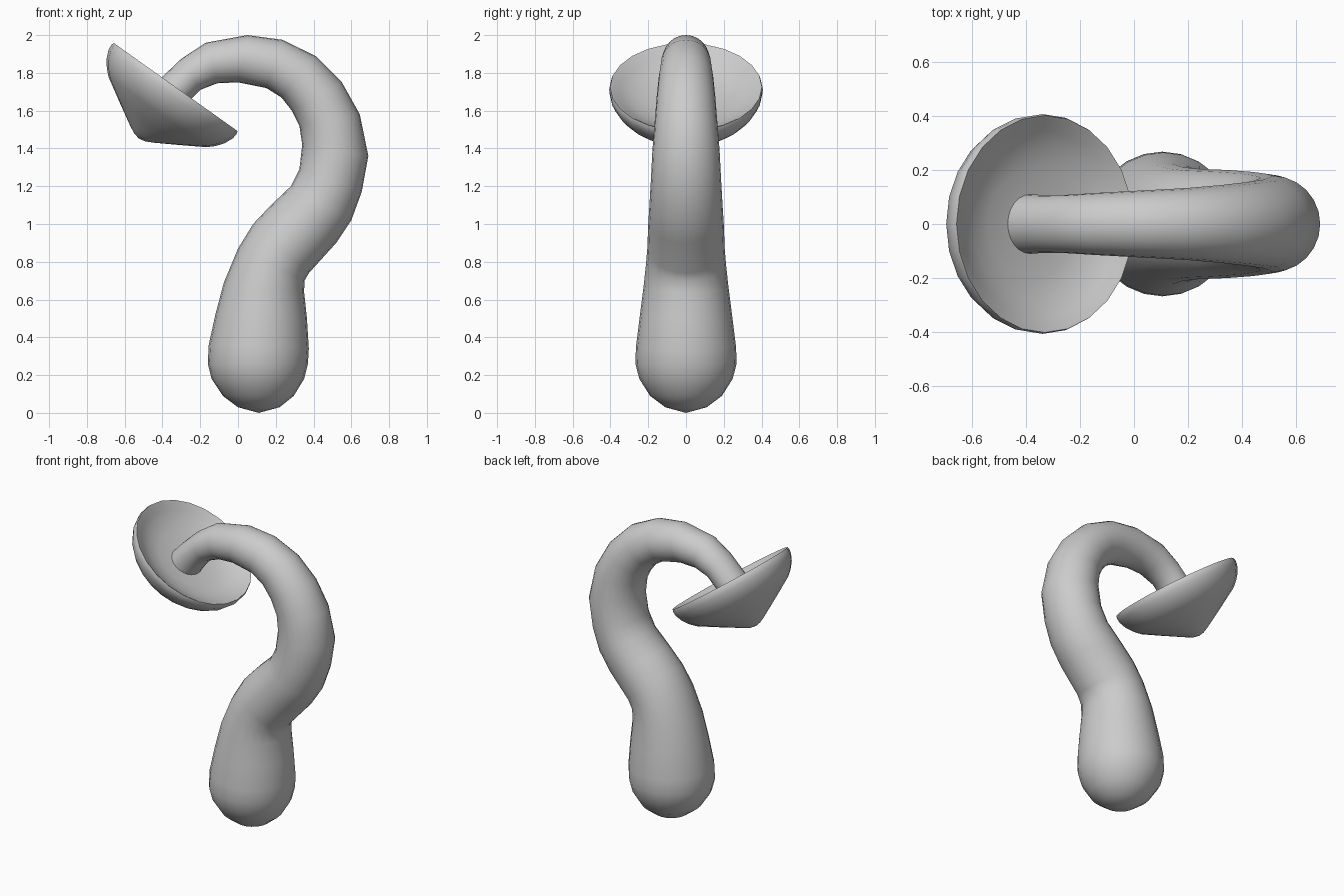
import bpy, bmesh, math
from mathutils import Vector

SEG = 24


def skin(name, rings, start=None, end=None):
    """Loft elliptical rings (centre, u half-axis, v half-axis), with optional pole points."""
    bm = bmesh.new()
    loops = []
    for c, u, v in rings:
        loops.append([bm.verts.new(c + u * math.cos(a) + v * math.sin(a))
                      for a in (2 * math.pi * i / SEG for i in range(SEG))])
    for a, b in zip(loops, loops[1:]):
        for i in range(SEG):
            j = (i + 1) % SEG
            bm.faces.new((a[i], a[j], b[j], b[i]))
    for pole, loop in ((start, loops[0]), (end, loops[-1])):
        if pole is not None:
            p = bm.verts.new(pole)
            for i in range(SEG):
                bm.faces.new((p, loop[i], loop[(i + 1) % SEG]))
    bmesh.ops.recalc_face_normals(bm, faces=bm.faces)
    me = bpy.data.meshes.new(name)
    bm.to_mesh(me)
    bm.free()
    ob = bpy.data.objects.new(name, me)
    bpy.context.collection.objects.link(ob)
    bpy.ops.object.select_all(action='DESELECT')
    ob.select_set(True)
    bpy.context.view_layer.objects.active = ob
    bpy.ops.object.shade_smooth_by_angle(angle=math.radians(50))
    return ob


# Curved stem: inner outline x, z, outer outline x, z, half depth in y
outline = [
    (0.00, 0.03, 0.22, 0.03, 0.11), (-0.08, 0.09, 0.295, 0.09, 0.19),
    (-0.14, 0.18, 0.35, 0.18, 0.247), (-0.16, 0.26, 0.37, 0.26, 0.268),
    (-0.155, 0.36, 0.375, 0.34, 0.265), (-0.12, 0.52, 0.365, 0.50, 0.245),
    (-0.075, 0.69, 0.35, 0.64, 0.225), (0.00, 0.87, 0.352, 0.70, 0.212),
    (0.08, 1.00, 0.375, 0.74, 0.205), (0.175, 1.10, 0.52, 0.90, 0.20),
    (0.28, 1.20, 0.60, 1.02, 0.193), (0.325, 1.29, 0.655, 1.17, 0.186),
    (0.34, 1.42, 0.69, 1.36, 0.178), (0.325, 1.52, 0.645, 1.58, 0.165),
    (0.285, 1.60, 0.55, 1.75, 0.155), (0.23, 1.67, 0.41, 1.89, 0.144),
    (0.15, 1.72, 0.235, 1.975, 0.133), (0.00, 1.75, 0.05, 2.00, 0.124),
    (-0.11, 1.745, -0.17, 1.96, 0.115), (-0.20, 1.71, -0.30, 1.875, 0.108),
    (-0.25, 1.66, -0.41, 1.77, 0.107), (-0.30, 1.59, -0.475, 1.70, 0.11),
]
rings = []
for ax, az, bx, bz, ry in outline:
    a, b = Vector((ax, 0, az)), Vector((bx, 0, bz))
    rings.append(((a + b) / 2, (a - b) / 2, Vector((0, ry, 0))))
skin("curved_stem", rings, Vector((0.11, 0, 0)), rings[-1][0])

# Tilted cap: radius and height along the cap axis, from outer tip to dished face
profile = [
    (0.035, -0.328), (0.075, -0.308), (0.20, -0.235), (0.32, -0.163),
    (0.355, -0.13), (0.385, -0.09), (0.404, -0.045), (0.407, -0.015),
    (0.402, 0.0), (0.39, -0.006), (0.35, -0.035), (0.28, -0.07),
    (0.20, -0.088), (0.09, -0.095),
]
axis = Vector((0.58, 0, 0.815)).normalized()
side = Vector((0.815, 0, -0.58)).normalized()
centre = Vector((-0.33, 0, 1.725))
skin("cap", [(centre + axis * h, side * r, Vector((0, r, 0))) for r, h in profile],
     centre - axis * 0.335, centre - axis * 0.095)
